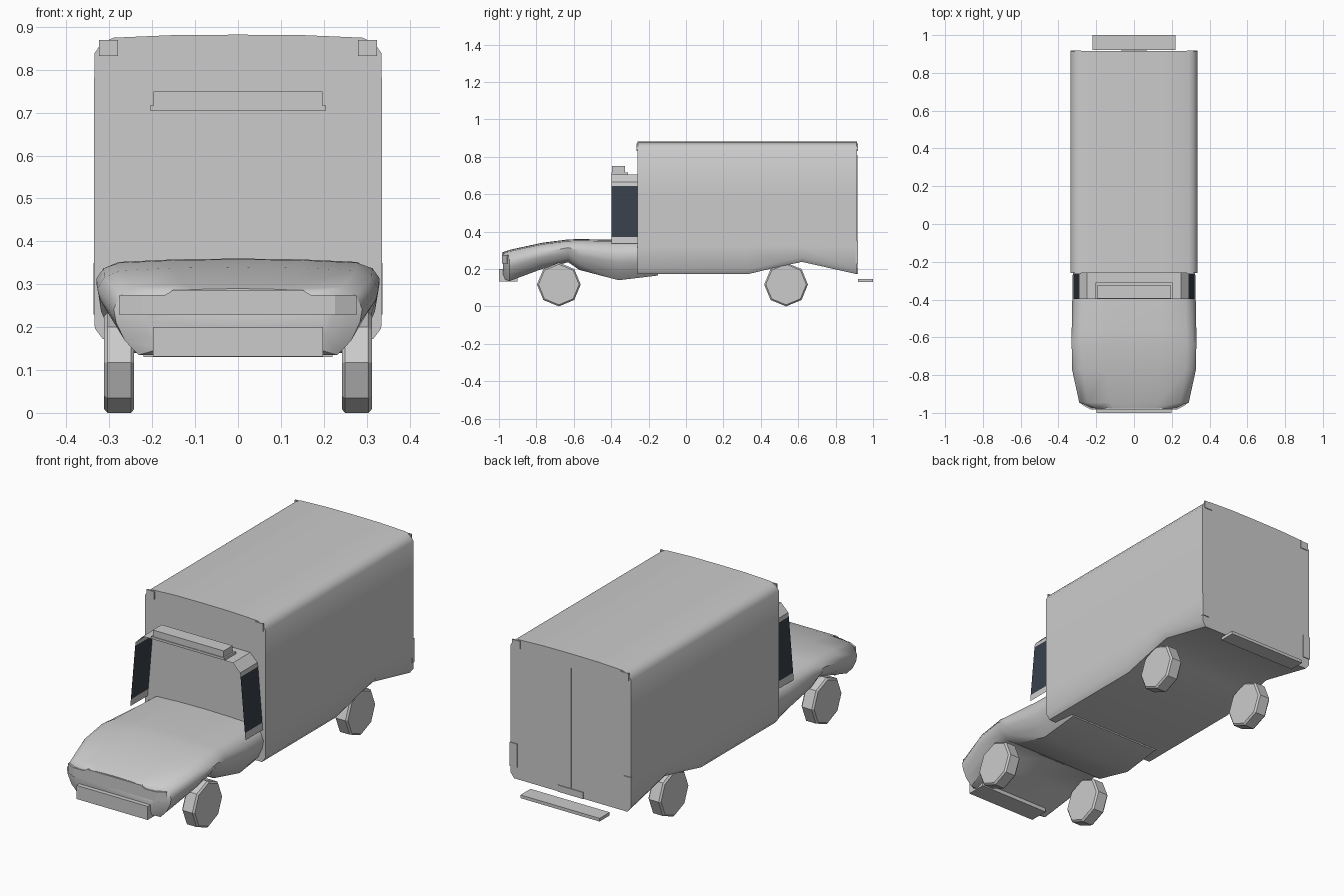
import bpy, bmesh, math
from mathutils import Matrix

if "Cube" in bpy.data.objects:
    bpy.data.objects.remove(bpy.data.objects["Cube"])


def material(name, rgb):
    m = bpy.data.materials.new(name)
    m.diffuse_color = (*rgb, 1)
    m.use_nodes = True
    m.node_tree.nodes["Principled BSDF"].inputs["Base Color"].default_value = m.diffuse_color
    return m


GREY = material("light_grey", (0.6, 0.6, 0.6))
DARK = material("dark_glass", (0.04, 0.052, 0.07))


def finish(name, bm, smooth=None, recalc=True, mats=(GREY,)):
    if recalc:
        bmesh.ops.recalc_face_normals(bm, faces=bm.faces)
    me = bpy.data.meshes.new(name)
    bm.to_mesh(me)
    bm.free()
    ob = bpy.data.objects.new(name, me)
    bpy.context.collection.objects.link(ob)
    for m in mats:
        me.materials.append(m)
    if smooth:
        bpy.ops.object.select_all(action='DESELECT')
        ob.select_set(True)
        bpy.context.view_layer.objects.active = ob
        bpy.ops.object.shade_smooth_by_angle(angle=math.radians(smooth))
    return ob


def box(name, x0, x1, y0, y1, z0, z1):
    bm = bmesh.new()
    bmesh.ops.create_cube(bm, size=1)
    for v in bm.verts:
        v.co = ((x0 + x1) / 2 + v.co.x * (x1 - x0),
                (y0 + y1) / 2 + v.co.y * (y1 - y0),
                (z0 + z1) / 2 + v.co.z * (z1 - z0))
    return finish(name, bm)


def loft(name, sections, smooth):
    """Skin between closed rings; each section is y plus a half outline, top centre to bottom centre."""
    bm = bmesh.new()
    rings = []
    for y, half in sections:
        ring = half + [(-x, z) for x, z in half[-2:0:-1]]
        rings.append([bm.verts.new((x, y, z)) for x, z in ring])
    n = len(rings[0])
    for a, b in zip(rings, rings[1:]):
        for i in range(n):
            j = (i + 1) % n
            bm.faces.new((a[i], a[j], b[j], b[i]))
    bm.faces.new(rings[0])
    bm.faces.new(rings[-1])
    return finish(name, bm, smooth)


# Hood and lower cab
def hood_half(w, zt, zb):
    h = zt - zb
    return [(0, zt), (0.45 * w, zt - 0.002), (0.84 * w, zt - 0.008), (0.95 * w, zt - 0.17 * h),
            (w, zt - 0.36 * h), (0.98 * w, zb + 0.45 * h), (0.91 * w, zb + 0.2 * h),
            (0.8 * w, zb), (0, zb)]


hood = [(-0.978, 0.225, 0.290, 0.150), (-0.945, 0.290, 0.302, 0.135), (-0.77, 0.328, 0.340, 0.200),
        (-0.63, 0.330, 0.358, 0.236), (-0.57, 0.330, 0.360, 0.195), (-0.36, 0.326, 0.356, 0.140),
        (-0.15, 0.322, 0.350, 0.165)]
loft("hood_body", [(y, hood_half(w, t, b)) for y, w, t, b in hood], 40)


# Cargo box with raised rear wheel arches
def cargo_half(b):
    return [(0, 0.882), (0.15, 0.881), (0.29, 0.875), (0.318, 0.863), (0.335, 0.838), (0.336, 0.60),
            (0.336, 0.32), (0.334, b + 0.025), (0.315, b), (0, b)]


cargo = [(-0.26, 0.172), (0.33, 0.172), (0.50, 0.213), (0.62, 0.238), (0.915, 0.172)]
loft("cargo_box", [(y, cargo_half(b)) for y, b in cargo], 50)

# Open cab shell: roof, slanted sides, dark side windows chosen by height
bm = bmesh.new()
right = [(0.25, 0.705), (0.29, 0.665), (0.293, 0.645), (0.317, 0.37), (0.32, 0.335)]
outline = [(-x, z) for x, z in right[::-1]] + right
rows = [[bm.verts.new((x, y, z)) for x, z in outline] for y in (-0.398, -0.26)]
for i in range(len(outline) - 1):
    f = bm.faces.new((rows[0][i], rows[0][i + 1], rows[1][i + 1], rows[1][i]))
    f.material_index = 1 if 0.4 < f.calc_center_median().z < 0.6 else 0
finish("cab_shell", bm, recalc=False, mats=(GREY, DARK))

# Roof light bar
box("light_bar_base", -0.205, 0.205, -0.398, -0.31, 0.705, 0.717)
box("light_bar", -0.197, 0.197, -0.395, -0.325, 0.717, 0.75)

# Bumper, rear step and rear door details
box("front_bumper", -0.198, 0.198, -1.0, -0.90, 0.132, 0.20)
box("rear_step", -0.22, 0.22, 0.92, 1.0, 0.13, 0.146)
box("rear_plate", -0.07, 0.07, 0.912, 0.919, 0.172, 0.205)
box("rear_door_seam", -0.003, 0.003, 0.912, 0.917, 0.175, 0.81)

# Grille
bm = bmesh.new()
pts = [(-0.17, 0.228), (0.17, 0.228), (0.17, 0.275), (0.15, 0.287), (-0.15, 0.287), (-0.17, 0.275)]
face = bm.faces.new([bm.verts.new((x, -0.983, z)) for x, z in pts])
ext = bmesh.ops.extrude_face_region(bm, geom=[face])
bmesh.ops.translate(bm, vec=(0, 0.008, 0),
                    verts=[g for g in ext["geom"] if isinstance(g, bmesh.types.BMVert)])
finish("grille", bm)

for s, side in ((1, "right"), (-1, "left")):
    # Headlight wrapping round the front corner
    bm = bmesh.new()
    rows = [[bm.verts.new((s * x, y, z)) for x, y in
             ((0.17, -0.983), (0.226, -0.983), (0.276, -0.957), (0.27, -0.95), (0.222, -0.975), (0.17, -0.975))]
            for z in (0.228, 0.275)]
    for i in range(6):
        j = (i + 1) % 6
        bm.faces.new((rows[0][i], rows[0][j], rows[1][j], rows[1][i]))
    bm.faces.new(rows[0])
    bm.faces.new(rows[1])
    finish("headlight_" + side, bm)

    # Marker and tail lights on the box corners
    xs = sorted((s * 0.28, s * 0.324))
    box("front_marker_" + side, *xs, -0.265, -0.257, 0.832, 0.870)
    box("rear_marker_" + side, *xs, 0.912, 0.919, 0.832, 0.870)
    box("tail_light_" + side, *sorted((s * 0.297, s * 0.337)), 0.905, 0.919, 0.23, 0.35)

    # Eight-sided wheels
    for y, end in ((-0.68, "front"), (0.535, "rear")):
        bm = bmesh.new()
        bmesh.ops.create_cone(bm, cap_ends=True, segments=8, radius1=0.117, radius2=0.117, depth=0.07)
        rims = [e for e in bm.edges if abs(e.verts[0].co.z - e.verts[1].co.z) < 0.001]
        bmesh.ops.bevel(bm, geom=rims, offset=0.008, segments=1, affect='EDGES')
        bm.transform(Matrix.Translation((s * 0.277, y, 0.117)) @ Matrix.Rotation(math.pi / 2, 4, 'Y'))
        finish(f"{end}_wheel_{side}", bm, 30)
